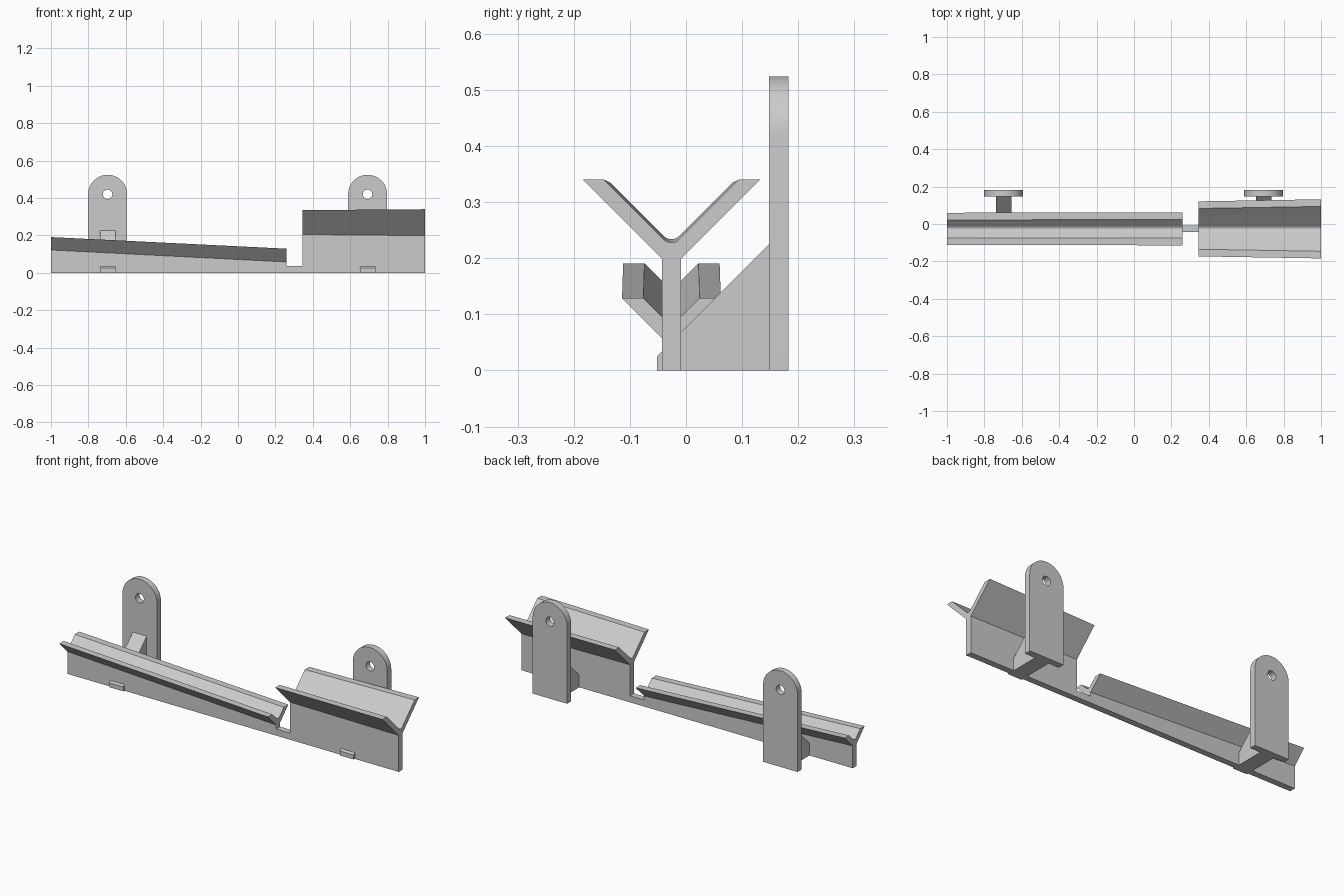
import bpy, bmesh, math

if "Cube" in bpy.data.objects:
    bpy.data.objects.remove(bpy.data.objects["Cube"])

grey = bpy.data.materials.new("light_grey")
grey.diffuse_color = (0.6, 0.6, 0.6, 1)
grey.use_nodes = True
grey.node_tree.nodes["Principled BSDF"].inputs["Base Color"].default_value = grey.diffuse_color

MID_Y = -0.026      # centre line of the spine
HALF = 0.017        # half thickness of the spine


def finish(name, bm):
    """Turn a bmesh into a named object with the shared material."""
    bmesh.ops.recalc_face_normals(bm, faces=bm.faces[:])
    mesh = bpy.data.meshes.new(name)
    bm.to_mesh(mesh)
    bm.free()
    mesh.materials.append(grey)
    obj = bpy.data.objects.new(name, mesh)
    bpy.context.collection.objects.link(obj)
    bpy.ops.object.select_all(action='DESELECT')
    obj.select_set(True)
    bpy.context.view_layer.objects.active = obj
    bpy.ops.object.shade_smooth_by_angle(angle=math.radians(30))
    return obj


def loft(name, x0, prof0, x1, prof1):
    """Solid between two matching (y, z) outlines."""
    bm = bmesh.new()
    a = [bm.verts.new((x0, y, z)) for y, z in prof0]
    b = [bm.verts.new((x1, y, z)) for y, z in prof1]
    bm.faces.new(a)
    bm.faces.new(b[::-1])
    n = len(a)
    for i in range(n):
        j = (i + 1) % n
        bm.faces.new((a[i], b[i], b[j], a[j]))
    return finish(name, bm)


def y_profile(fork, top, lip=0.038, r=0.019):
    """Y outline: spine up to the fork, 45 degree arms, rounded groove."""
    outer = HALF + top - fork
    inner = outer - lip
    centre = top - inner + r * math.sqrt(2)     # centre of the groove fillet
    right = [(HALF, 0), (HALF, fork), (outer, top), (inner, top)]
    arc = [(r * math.sin(t), centre - r * math.cos(t))
           for t in (math.radians(45 - 11.25 * i) for i in range(9))]
    left = [(-y, z) for y, z in reversed(right)]
    return [(MID_Y + y, z) for y, z in right + arc + left]


# Long low trough, sloping down to the right
loft("long_trough", -1.0, y_profile(0.122, 0.191), 0.26, y_profile(0.058, 0.129))

# Tall trough, slightly flaring to the right
loft("tall_trough", 0.345, y_profile(0.205, 0.335), 1.0, y_profile(0.199, 0.340))

# Low strip joining the two troughs
strip = [(MID_Y - HALF, 0), (MID_Y + HALF, 0),
         (MID_Y + HALF, 0.036), (MID_Y - HALF, 0.036)]
loft("joining_strip", 0.26, strip, 0.345, strip)


def mounting_plate(name, cx, y0=0.148, y1=0.183, r=0.104, cz=0.42, hole=0.025):
    """Upright plate with a round top and a screw hole."""
    outline = [(cx - r, 0), (cx + r, 0)]
    outline += [(cx + r * math.cos(math.pi * i / 32), cz + r * math.sin(math.pi * i / 32))
                for i in range(33)]
    ring = [(cx + hole * math.cos(math.tau * i / 32), cz + hole * math.sin(math.tau * i / 32))
            for i in range(32)]
    bm = bmesh.new()
    edges = []
    for loop in (outline, ring):
        vs = [bm.verts.new((x, y0, z)) for x, z in loop]
        edges += [bm.edges.new((vs[i - 1], vs[i])) for i in range(len(vs))]
    bmesh.ops.triangle_fill(bm, edges=edges, use_beauty=True)
    ext = bmesh.ops.extrude_face_region(bm, geom=bm.faces[:], use_keep_orig=True)
    moved = [g for g in ext["geom"] if isinstance(g, bmesh.types.BMVert)]
    bmesh.ops.translate(bm, vec=(0, y1 - y0, 0), verts=moved)
    return finish(name, bm)


# Wall plates and the sloped gussets carrying the spine
gusset = [(-0.052, 0), (0.15, 0), (0.15, 0.227), (-0.052, 0.025)]
for side, cx in (("left", -0.697), ("right", 0.693)):
    mounting_plate(side + "_mounting_plate", cx)
    loft(side + "_gusset", cx - 0.042, gusset, cx + 0.042, gusset)
